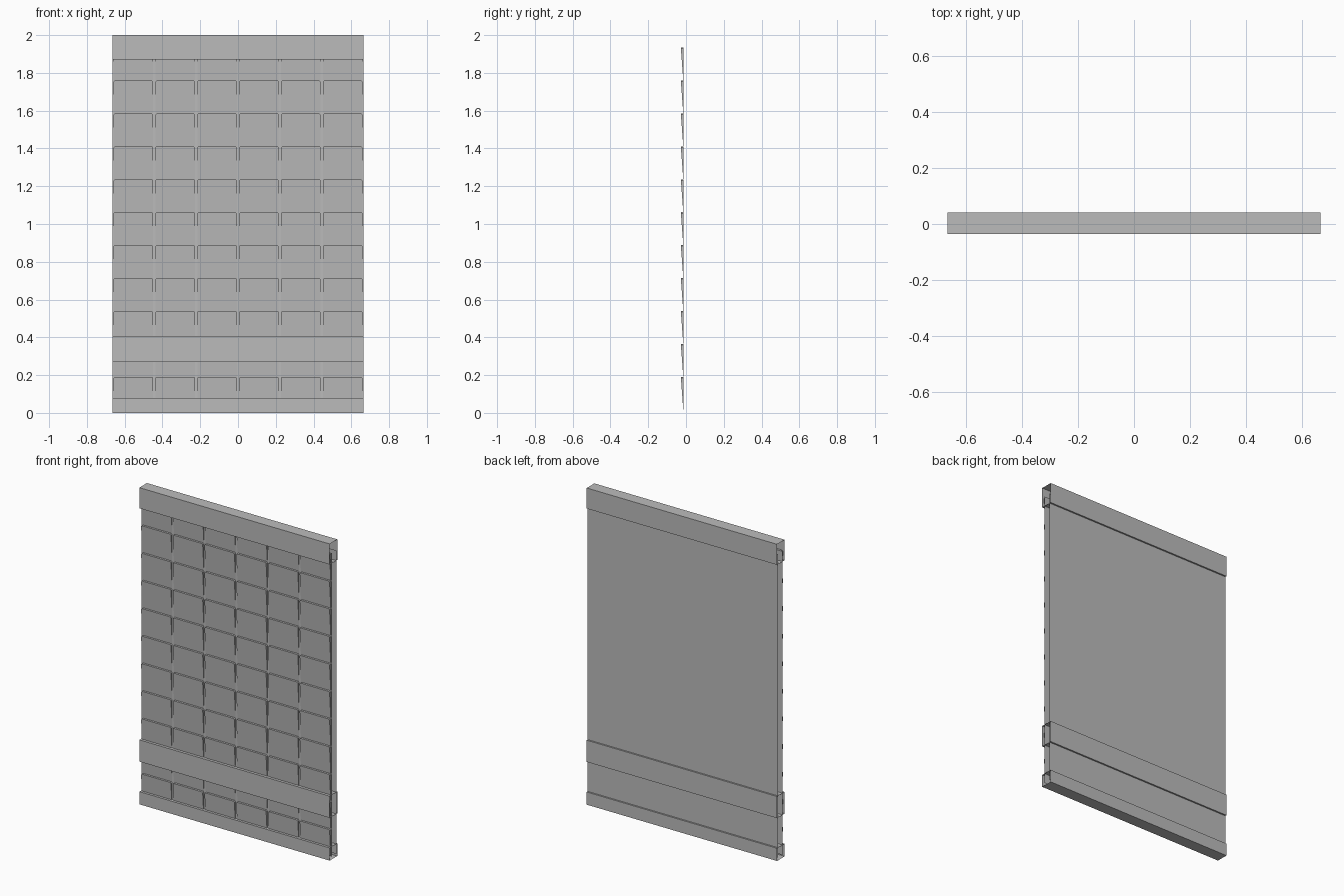
import bpy
import bmesh

if "Cube" in bpy.data.objects:
    bpy.data.objects.remove(bpy.data.objects["Cube"])

# One plain grey for the whole panel
grey = bpy.data.materials.new("plain grey")
grey.use_nodes = True
colour = (0.5, 0.5, 0.5, 1)
grey.diffuse_color = colour
grey.node_tree.nodes["Principled BSDF"].inputs["Base Color"].default_value = colour

HALF = 0.665                    # half width of the panel
LOW, HIGH = 0.017, 1.934        # extent of the sheets
BASE, BACK = -0.014, 0.031      # depth of front and back sheets
RAIL_FRONT, RAIL_BACK = -0.035, 0.041
ROWS, COLUMNS = 11, 6


def finish(name, bm):
    mesh = bpy.data.meshes.new(name)
    bm.to_mesh(mesh)
    bm.free()
    mesh.materials.append(grey)
    obj = bpy.data.objects.new(name, mesh)
    bpy.context.collection.objects.link(obj)
    return obj


def add_face(bm, points):
    bm.faces.new([bm.verts.new(p) for p in points])


def sheet(name, y, facing_back):
    """Thin upright sheet across the full width."""
    bm = bmesh.new()
    points = [(-HALF, y, LOW), (HALF, y, LOW), (HALF, y, HIGH), (-HALF, y, HIGH)]
    add_face(bm, points[::-1] if facing_back else points)
    finish(name, bm)


def rail(name, bottom, top):
    """Hollow rail with open ends, wrapped around the sheets."""
    bm = bmesh.new()
    profile = [(RAIL_FRONT, bottom), (RAIL_BACK, bottom), (RAIL_BACK, top), (RAIL_FRONT, top)]
    rings = [[bm.verts.new((x, y, z)) for y, z in profile] for x in (-HALF, HALF)]
    left, right = rings
    for i in range(4):
        j = (i + 1) % 4
        bm.faces.new((left[i], left[j], right[j], right[i]))
    bmesh.ops.recalc_face_normals(bm, faces=bm.faces)
    finish(name, bm)


def add_tile(bm, centre, bottom, width, height):
    """Wedge tile: proud at the top, flush at the bottom, clipped top corners."""
    w, clip = width / 2, 0.006
    outline = [(-w, 0), (w, 0), (w, height - clip), (w - clip, height),
               (clip - w, height), (-w, height - clip)]
    front, back = [], []
    for x, z in outline:
        depth = 0.0005 + 0.013 * z / height
        front.append(bm.verts.new((centre + x, BASE - depth, bottom + z)))
        back.append(bm.verts.new((centre + x, BASE, bottom + z)))
    bm.faces.new(front)
    for i in range(len(outline)):
        j = (i + 1) % len(outline)
        bm.faces.new((front[j], front[i], back[i], back[j]))


# Front and back sheets
sheet("front_sheet", BASE, False)
sheet("back_sheet", BACK, True)

# Grid of sloping tiles
tiles = bmesh.new()
row_height = (HIGH - LOW) / ROWS
column_width = 2 * HALF / COLUMNS
for row in range(ROWS):
    for column in range(COLUMNS):
        x = -HALF + (column + 0.5) * column_width
        add_tile(tiles, x, LOW + row * row_height, column_width - 0.013, row_height)
finish("front_tiles", tiles)

# Horizontal rails
rail("top_rail", 1.87, 2.0)
rail("middle_rail", 0.27, 0.407)
rail("bottom_rail", 0.0, 0.08)
